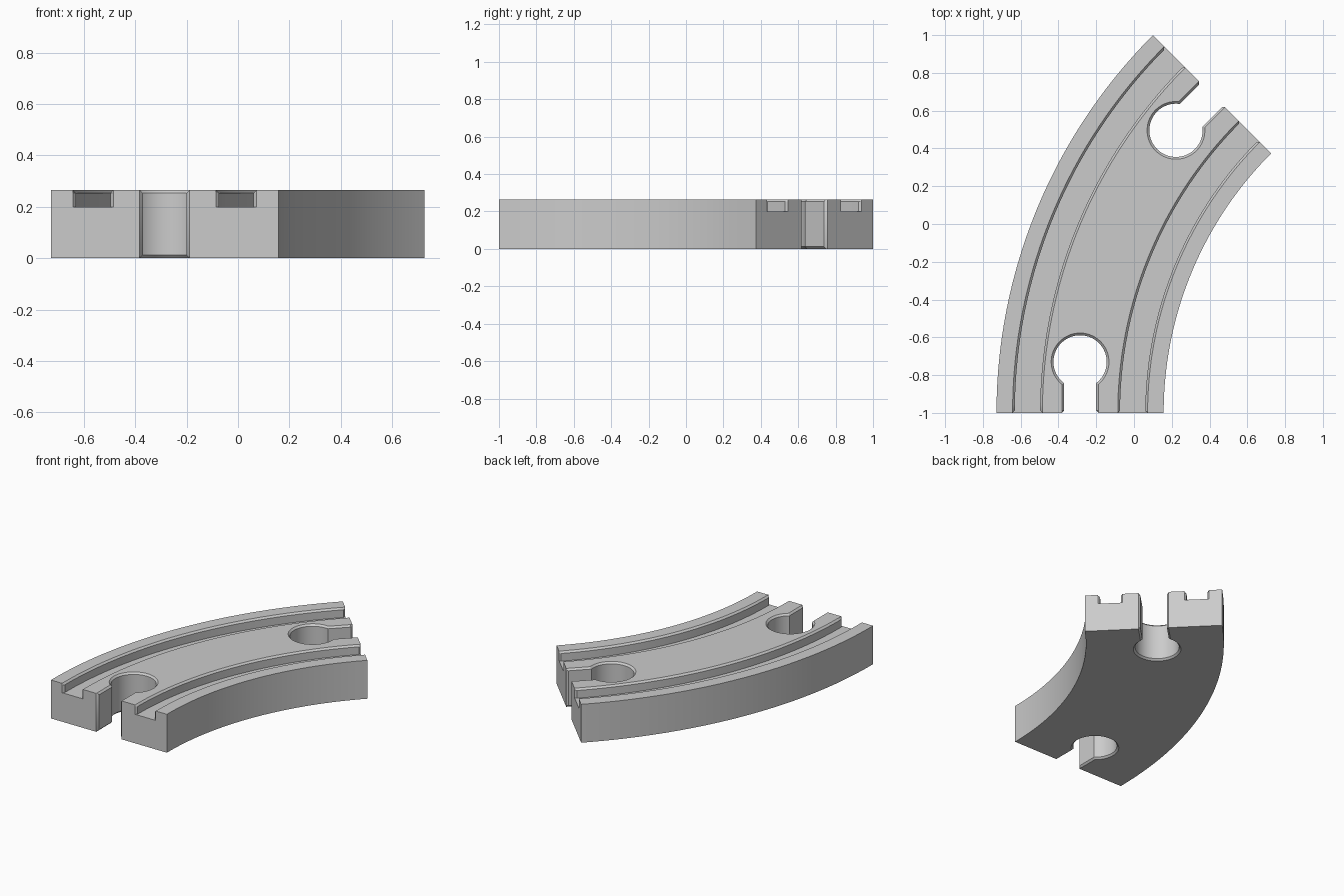
import bpy, bmesh
from math import sin, cos, pi, sqrt, asin, radians
from mathutils import Matrix, Vector

cube = bpy.data.objects.get("Cube")
if cube:
    bpy.data.objects.remove(cube, do_unlink=True)

CX, CY = 2.1, -1.0             # centre of the bend
R_IN, R_OUT = 1.943, 2.828
R_MID = (R_IN + R_OUT) / 2
H, FLOOR = 0.265, 0.2          # track height, groove floor
BEND = radians(45)
C = 0.012                      # chamfer size
GROOVE, GAUGE = 0.079, 0.2785  # groove half width, offset from the middle

grey = bpy.data.materials.new("track_grey")
grey.use_nodes = True
grey.diffuse_color = (0.6, 0.6, 0.6, 1)
grey.node_tree.nodes["Principled BSDF"].inputs["Base Color"].default_value = (0.6, 0.6, 0.6, 1)


def loft(name, rings):
    """Skin a list of equal closed rings and cap both ends."""
    bm = bmesh.new()
    loops = [[bm.verts.new(p) for p in ring] for ring in rings]
    n = len(loops[0])
    for a, b in zip(loops, loops[1:]):
        for i in range(n):
            j = (i + 1) % n
            bm.faces.new((a[i], a[j], b[j], b[i]))
    bm.faces.new(loops[0])
    bm.faces.new(loops[-1])
    bmesh.ops.recalc_face_normals(bm, faces=bm.faces)
    mesh = bpy.data.meshes.new(name)
    bm.to_mesh(mesh)
    bm.free()
    mesh.materials.append(grey)
    ob = bpy.data.objects.new(name, mesh)
    bpy.context.collection.objects.link(ob)
    return ob


def section(flare):
    """Cross-section (radius, z) with two wheel grooves, widened at the ends."""
    pts = [(R_IN, 0), (R_IN, H)]
    wall = GROOVE - C + flare
    for side in (-1, 1):
        m = R_MID + side * GAUGE
        pts += [(m - GROOVE, H), (m - wall, H - C), (m - wall, FLOOR),
                (m + wall, FLOOR), (m + wall, H - C), (m + GROOVE, H)]
    return pts + [(R_OUT, H), (R_OUT, 0)]


# Curved track body
STEPS = 48
tip = C / R_MID
angles = [0, tip] + [BEND * i / STEPS for i in range(1, STEPS)] + [BEND - tip, BEND]
rings = []
for t in angles:
    flare = C * 0.98 if t in (0, BEND) else 0
    rings.append([(CX - r * cos(t), CY + r * sin(t), z) for r, z in section(flare)])
track = loft("curved_track", rings)


def keyhole(e):
    """Socket outline: flared neck from the track end into a round hole."""
    w, r, depth = 0.085 + e, 0.141 + e, 0.27
    a0 = asin(w / r)
    edge = 0.085 + C
    left = [(-edge, -0.05), (-edge, 0), (-w, C)]
    arc = []
    for i in range(65):
        a = a0 + (2 * pi - 2 * a0) * i / 64
        arc.append((-r * sin(a), depth - r * cos(a)))
    return left + arc + [(-x, y) for x, y in reversed(left)]


# Connector sockets, chamfered top and bottom, cut from both ends
layers = [(-0.05, C), (0, C), (C, 0), (H - C, 0), (H, C), (H + 0.05, C)]
for t, turn in ((0, 0), (BEND, pi - BEND)):
    end = Vector((CX - R_MID * cos(t), CY + R_MID * sin(t), 0))
    place = Matrix.Translation(end) @ Matrix.Rotation(turn, 4, 'Z')
    cutter = loft("socket_cutter", [[place @ Vector((x, y, z)) for x, y in keyhole(e)]
                                    for z, e in layers])
    cutter.hide_render = True
    mod = track.modifiers.new("socket", 'BOOLEAN')
    mod.operation = 'DIFFERENCE'
    mod.solver = 'EXACT'
    mod.object = cutter
    bpy.context.view_layer.objects.active = track
    bpy.ops.object.modifier_apply(modifier=mod.name)
    bpy.data.objects.remove(cutter, do_unlink=True)

# Smooth curves, crisp edges
bpy.ops.object.select_all(action='DESELECT')
track.select_set(True)
bpy.context.view_layer.objects.active = track
bpy.ops.object.shade_smooth_by_angle(angle=radians(30))
